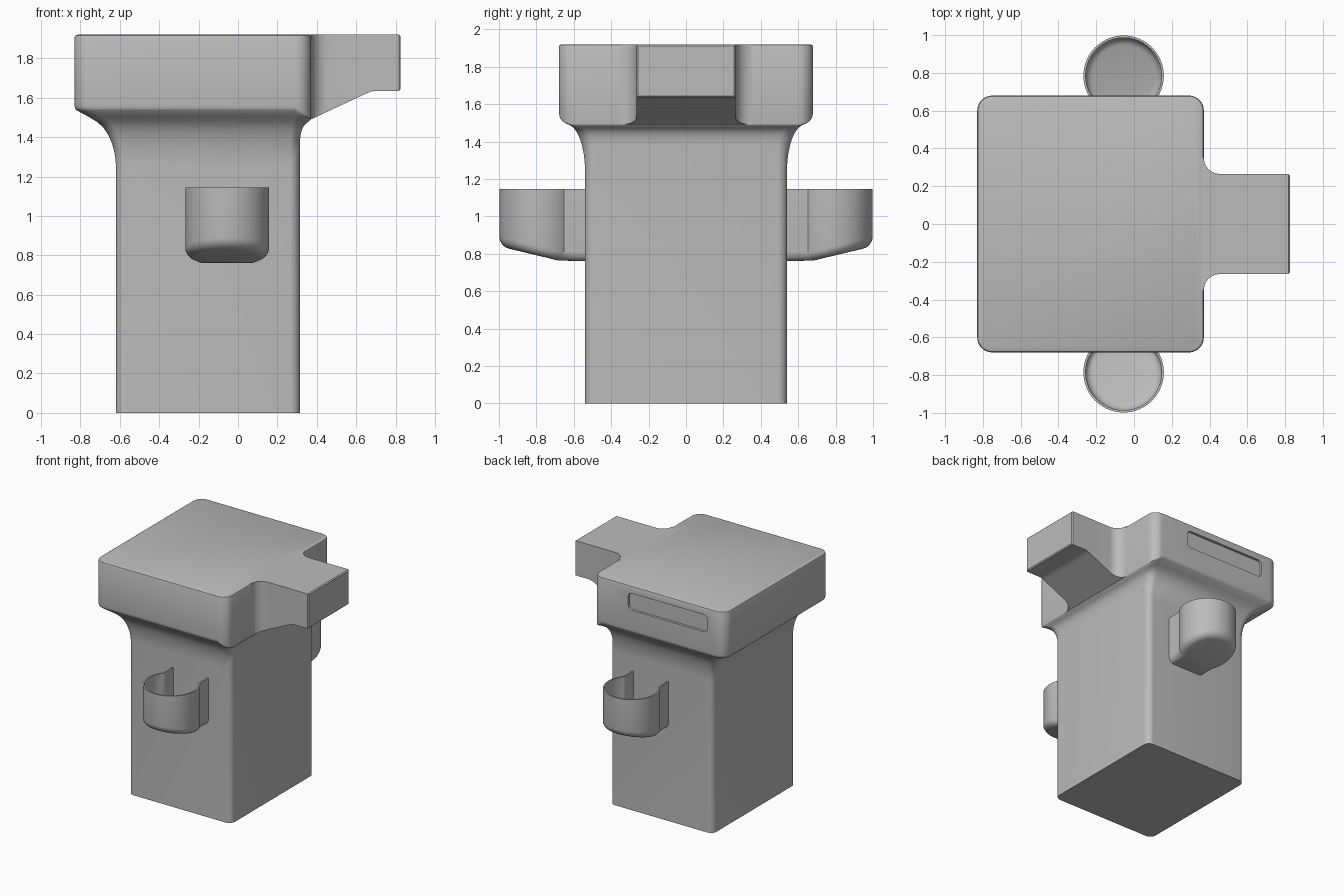
import bpy, bmesh, math

cube = bpy.data.objects.get("Cube")
if cube:
    bpy.data.objects.remove(cube, do_unlink=True)

grey = bpy.data.materials.new("plain_grey")
grey.use_nodes = True
grey.diffuse_color = (0.5, 0.5, 0.5, 1)
grey.node_tree.nodes["Principled BSDF"].inputs["Base Color"].default_value = (0.5, 0.5, 0.5, 1)


def loft(name, rings, caps=True, closed=True):
    """Skin equal-length rings of points with quads."""
    bm = bmesh.new()
    rows = [[bm.verts.new(p) for p in ring] for ring in rings]
    n = len(rows[0])
    for a, b in zip(rows, rows[1:]):
        for i in range(n if closed else n - 1):
            j = (i + 1) % n
            bm.faces.new((a[i], a[j], b[j], b[i]))
    if caps:
        bm.faces.new(rows[0])
        bm.faces.new(rows[-1])
    else:
        # floor made of strips between opposite points of the last row
        last = rows[-1]
        for i in range(n // 2 - 1):
            bm.faces.new((last[i], last[i + 1], last[n - 2 - i], last[n - 1 - i]))
    bmesh.ops.recalc_face_normals(bm, faces=bm.faces)
    mesh = bpy.data.meshes.new(name)
    bm.to_mesh(mesh)
    bm.free()
    obj = bpy.data.objects.new(name, mesh)
    bpy.context.collection.objects.link(obj)
    mesh.materials.append(grey)
    return obj


def activate(obj):
    bpy.ops.object.select_all(action='DESELECT')
    obj.select_set(True)
    bpy.context.view_layer.objects.active = obj


def smooth(obj, degrees=35):
    activate(obj)
    bpy.ops.object.shade_smooth_by_angle(angle=math.radians(degrees))


def rounded_rect(x0, x1, y0, y1, r, steps=8):
    """Points of a rounded rectangle, each with its outward angle."""
    pts = []
    corners = [(x1 - r, y1 - r), (x0 + r, y1 - r), (x0 + r, y0 + r), (x1 - r, y0 + r)]
    for k, (cx, cy) in enumerate(corners):
        for s in range(steps + 1):
            a = (k + s / steps) * math.pi / 2
            pts.append((cx + r * math.cos(a), cy + r * math.sin(a), a))
    return pts


# Column flaring out into the head
def body_outline(u, inset=0):
    return rounded_rect(-0.62 - 0.21 * u + inset, 0.315 + 0.055 * u - inset,
                        -0.54 - 0.14 * u + inset, 0.54 + 0.14 * u - inset,
                        0.05 + 0.03 * u - inset)


rings = [[(x, y, 0) for x, y, a in body_outline(0)]]
flare = [(0, 0), (0.015, 0.13), (0.05, 0.27), (0.11, 0.41), (0.19, 0.54), (0.3, 0.66),
         (0.45, 0.76), (0.65, 0.85), (0.95, 0.97), (0.985, 1.0), (1, 1.06)]
for u, v in flare:
    ring = []
    for x, y, a in body_outline(u):
        side = max(0, math.cos(a))
        start, end = 1.26 + 0.12 * side, 1.545 - 0.055 * side
        ring.append((x, y, start + (end - start) * v))
    rings.append(ring)
for inset, z in [(0, 1.905), (0.004, 1.915), (0.015, 1.92)]:
    rings.append([(x, y, z) for x, y, a in body_outline(1, inset)])
body = loft("column_and_head", rings)

# Shallow rounded slot in the back of the head
slot = rounded_rect(-0.67, 0.05, 1.72, 1.86, 0.035)
cutter = loft("slot_cutter", [[(x, y, z) for x, z, a in slot] for y in (0.66, 0.75)])
cutter.hide_render = True
cut = body.modifiers.new("slot", 'BOOLEAN')
cut.operation = 'DIFFERENCE'
cut.solver = 'EXACT'
cut.object = cutter
activate(body)
bpy.ops.object.modifier_apply(modifier=cut.name)
bpy.data.objects.remove(cutter, do_unlink=True)
smooth(body)

# Lip on the side of the head, with filleted roots and a sloping underside
sections = [(0.3, 0.35)]
for s in range(9):
    a = s / 8 * math.pi / 2
    sections.append((0.455 - 0.085 * math.cos(a), 0.35 - 0.085 * math.sin(a)))
sections += [(0.64, 0.265), (0.66, 0.265), (0.69, 0.265), (0.817, 0.265), (0.825, 0.257)]
rings = []
for x, w in sections:
    slope = min(1, max(0, (x - 0.37) / 0.31))
    low = 1.49 + 0.145 * slope
    top = 1.92
    if x > 0.82:
        low, top = low + 0.008, top - 0.008
    rings.append([(x, -w, low), (x, w, low), (x, w, top), (x, -w, top)])
smooth(loft("side_lip", rings))


# Open-topped cups on the front and back of the column
def cup(name, sign):
    cx, cy, r, neck, wall = -0.055, 0.785, 0.207, 0.16, 0.012
    start = -math.acos(neck / r)
    steps = 37
    outline = [(neck, 0.52), (neck, 0.58)]
    for s in range(steps + 1):
        a = start + (math.pi - 2 * start) * s / steps
        outline.append((r * math.cos(a), cy + r * math.sin(a)))
    outline += [(-neck, 0.58), (-neck, 0.52)]

    def row(inset, lift, top=None):
        k = 1 - inset / r
        pts = []
        for x, y in outline:
            if y > 0.6:
                y = cy + (y - cy) * k
            base = 0.767 + 0.24 * max(0, y - 0.67)
            pts.append((cx + x * k, sign * y, base + lift if top is None else top))
        return pts

    rows = [row(0, 0, 1.145)]
    bend = 0.045
    for s in range(6):
        a = s / 5 * math.pi / 2
        rows.append(row(bend * (1 - math.cos(a)), bend * (1 - math.sin(a))))
    obj = loft(name, rows, caps=False, closed=False)
    shell = obj.modifiers.new("wall", 'SOLIDIFY')
    shell.thickness = wall
    shell.offset = 0
    activate(obj)
    bpy.ops.object.modifier_apply(modifier=shell.name)
    smooth(obj)


cup("front_cup", -1)
cup("back_cup", 1)
